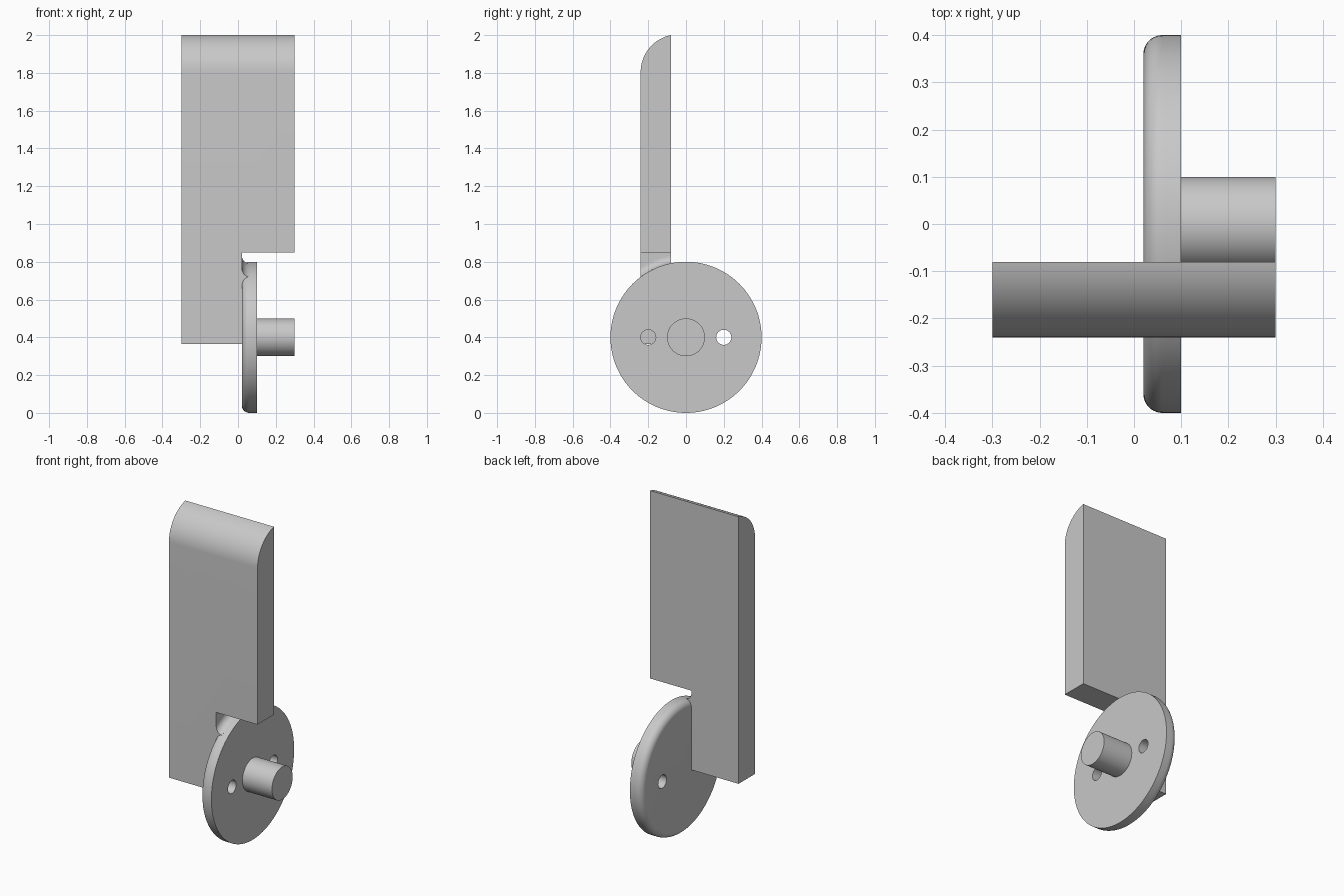
import bpy, bmesh, math
from math import sin, cos, sqrt, pi

cube = bpy.data.objects.get("Cube")
if cube:
    bpy.data.objects.remove(cube, do_unlink=True)

grey = bpy.data.materials.new("plain_grey")
grey.use_nodes = True
COLOUR = (0.58, 0.58, 0.58, 1)
grey.diffuse_color = COLOUR
grey.node_tree.nodes["Principled BSDF"].inputs["Base Color"].default_value = COLOUR

AXLE_Z, DISC_R, FILLET = 0.4, 0.4, 0.04
FRONT, BACK = -0.24, -0.08


def loft(name, rings, caps=True):
    """Skin a list of closed rings with equal point counts."""
    bm = bmesh.new()
    loops = [[bm.verts.new(p) for p in ring] for ring in rings]
    n = len(loops[0])
    for a, b in zip(loops, loops[1:]):
        for i in range(n):
            j = (i + 1) % n
            bm.faces.new((a[i], a[j], b[j], b[i]))
    if caps:
        bm.faces.new(loops[0])
        bm.faces.new(loops[-1])
    bmesh.ops.recalc_face_normals(bm, faces=bm.faces)
    mesh = bpy.data.meshes.new(name)
    bm.to_mesh(mesh)
    bm.free()
    obj = bpy.data.objects.new(name, mesh)
    bpy.context.collection.objects.link(obj)
    mesh.materials.append(grey)
    return obj


def turned(name, profile, y=0, sides=96):
    """Turn (x, radius) steps about an axle line parallel to x."""
    return loft(name, [[(x, y + r * cos(2 * pi * i / sides), AXLE_Z + r * sin(2 * pi * i / sides))
                        for i in range(sides)] for x, r in profile])


def smooth(obj):
    bpy.ops.object.select_all(action='DESELECT')
    obj.select_set(True)
    bpy.context.view_layer.objects.active = obj
    bpy.ops.object.shade_smooth_by_angle(angle=math.radians(30))


def boolean(obj, cutter):
    mod = obj.modifiers.new("cut", 'BOOLEAN')
    mod.operation = 'DIFFERENCE'
    mod.solver = 'EXACT'
    mod.object = cutter
    bpy.context.view_layer.objects.active = obj
    bpy.ops.object.modifier_apply(modifier=mod.name)
    bpy.data.objects.remove(cutter, do_unlink=True)


# Upright plate: side profile with a rounded front top edge
STEPS = 24
sweep = math.acos(0.8)
arc = [(FRONT + 0.2 * (1 - cos(t)), 1.804 + 0.2 * sin(t))
       for t in [(pi / 2 - (pi / 2 - math.acos(0.2))) * i / STEPS for i in range(STEPS + 1)]]
side = [(BACK, 0.365), (FRONT, 0.365)] + arc
plate = loft("upright_plate", [[(x, y, z) for y, z in side] for x in (-0.3, 0.3)])
notch = loft("notch_cutter", [[(x, -0.5, z), (x, 0.2, z), (x, 0.2, z + 0.65), (x, -0.5, z + 0.65)]
                              for x, z in ((0.02, 0.2), (0.5, 0.2))])
boolean(plate, notch)
smooth(plate)

# Wheel disc with a rounded inner rim and two drilled holes
rim = [(0.02 + FILLET * (1 - cos(t)), DISC_R - FILLET * (1 - sin(t)))
       for t in [pi / 2 * i / 10 for i in range(11)]]
disc = turned("wheel_disc", rim + [(0.1, DISC_R)], sides=128)
for y in (-0.2, 0.2):
    boolean(disc, turned("hole_cutter", [(-0.1, 0.04), (0.2, 0.04)], y, 48))
smooth(disc)

# Axle pin
smooth(turned("axle_pin", [(0.09, 0.1), (0.3, 0.1)]))

# Concave blend between the notch wall and the rim, as deep as the plate
hollow = [(0.02 + FILLET * (1 - cos(t)), DISC_R + FILLET * (1 - sin(t)))
          for t in [pi / 2 * i / 10 for i in range(11)]]
section = [(0.01, 0.34), (0.01, DISC_R + FILLET)] + hollow + [(0.06, 0.34)]
depths = [FRONT + (BACK - FRONT) * i / 16 for i in range(17)]
smooth(loft("rim_blend", [[(x, y, AXLE_Z + sqrt(r * r - y * y)) for x, r in section]
                          for y in depths]))
